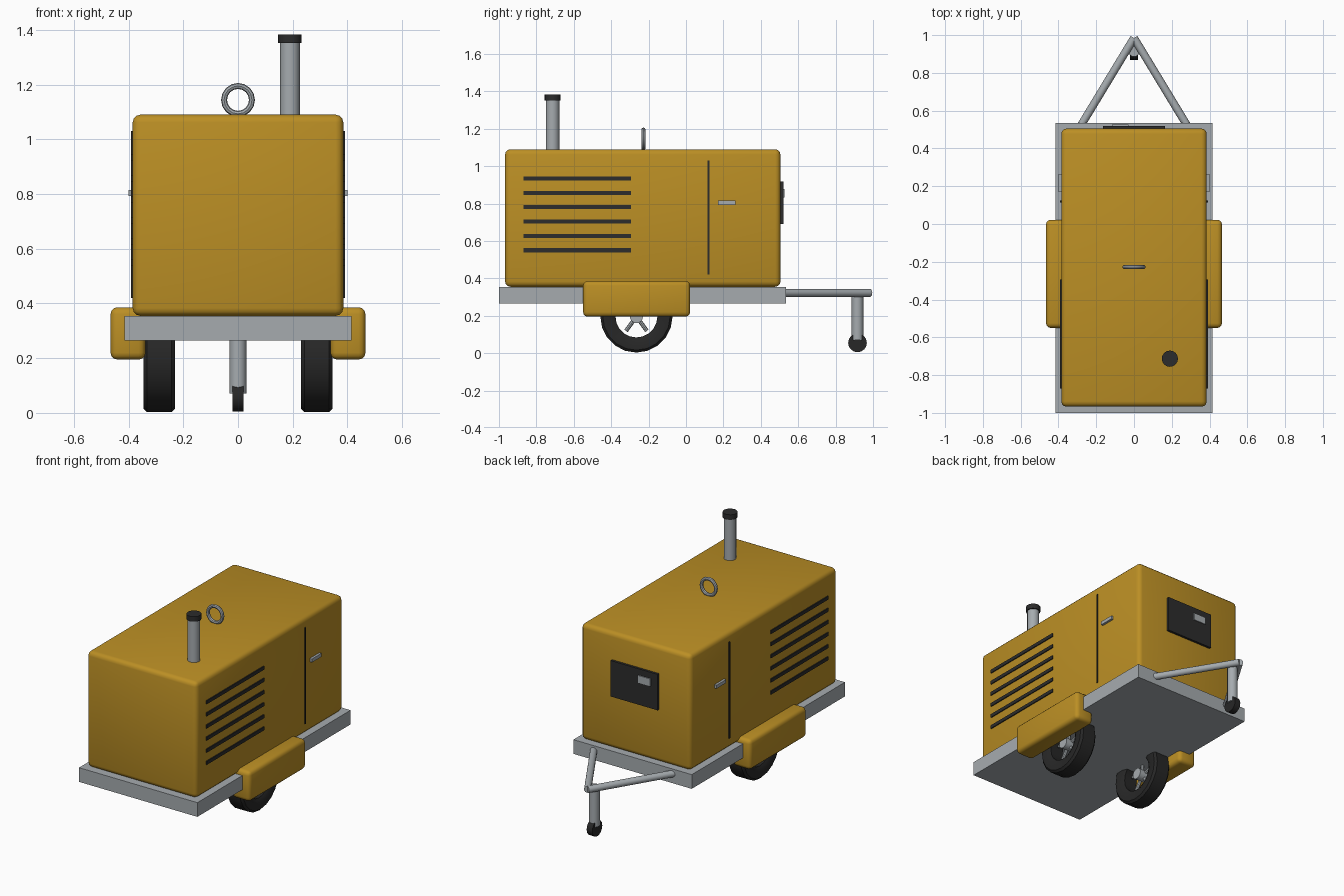
import bpy, bmesh, math
from mathutils import Vector, Matrix

if "Cube" in bpy.data.objects:
    bpy.data.objects.remove(bpy.data.objects["Cube"])


def material(name, r, g, b):
    m = bpy.data.materials.new(name)
    m.use_nodes = True
    m.diffuse_color = (r, g, b, 1)
    m.node_tree.nodes["Principled BSDF"].inputs["Base Color"].default_value = (r, g, b, 1)
    return m


YELLOW = material("yellow paint", 0.50, 0.275, 0.018)
STEEL = material("grey steel", 0.38, 0.41, 0.43)
RUBBER = material("black rubber", 0.02, 0.02, 0.02)
TRIM = material("dark trim", 0.025, 0.025, 0.025)


def finish(name, bm, mat, smooth=True):
    bmesh.ops.recalc_face_normals(bm, faces=bm.faces)
    mesh = bpy.data.meshes.new(name)
    bm.to_mesh(mesh)
    bm.free()
    mesh.materials.append(mat)
    obj = bpy.data.objects.new(name, mesh)
    bpy.context.collection.objects.link(obj)
    if smooth:
        bpy.ops.object.select_all(action="DESELECT")
        obj.select_set(True)
        bpy.context.view_layer.objects.active = obj
        bpy.ops.object.shade_smooth_by_angle(angle=math.radians(40))
    return obj


def box(name, x, y, z, mat, bevel=0):
    """Box from (min, max) pairs, with optional rounded edges."""
    bm = bmesh.new()
    bmesh.ops.create_cube(bm, size=1)
    for v in bm.verts:
        v.co = [(lo + hi) / 2 + c * (hi - lo) for c, (lo, hi) in zip(v.co, (x, y, z))]
    if bevel:
        bmesh.ops.bevel(bm, geom=bm.edges[:], offset=bevel, segments=3,
                        profile=0.5, affect="EDGES")
    return finish(name, bm, mat, bool(bevel))


def rod(name, start, end, radius, mat, sides=16):
    a, b = Vector(start), Vector(end)
    bm = bmesh.new()
    bmesh.ops.create_cone(bm, cap_ends=True, segments=sides, radius1=radius,
                          radius2=radius, depth=(b - a).length)
    turn = (b - a).to_track_quat("Z", "Y").to_matrix().to_4x4()
    bm.transform(Matrix.Translation((a + b) / 2) @ turn)
    return finish(name, bm, mat)


def ring(name, centre, axis, profile, mat, sides):
    """Closed (radius, offset) profile turned around an axis."""
    bm = bmesh.new()
    loops = []
    for i in range(sides):
        a = 2 * math.pi * i / sides
        loops.append([bm.verts.new((r * math.cos(a), r * math.sin(a), h)) for r, h in profile])
    n = len(profile)
    for i in range(sides):
        p, q = loops[i], loops[(i + 1) % sides]
        for j in range(n):
            k = (j + 1) % n
            bm.faces.new((p[j], q[j], q[k], p[k]))
    turn = Vector(axis).to_track_quat("Z", "Y").to_matrix().to_4x4()
    bm.transform(Matrix.Translation(centre) @ turn)
    return finish(name, bm, mat)


# Chassis and housing
box("chassis", (-0.415, 0.415), (-1, 0.535), (0.265, 0.355), STEEL)
box("housing", (-0.385, 0.385), (-0.967, 0.505), (0.355, 1.09), YELLOW, 0.028)

# Tyre cross-section: straight tread, rounded shoulders, open centre
TYRE = [(0.112, -0.045), (0.135, -0.058), (0.18, -0.058), (0.193, -0.045),
        (0.193, 0.045), (0.18, 0.058), (0.135, 0.058), (0.112, 0.045)]

for s, side in ((1, "left"), (-1, "right")):
    def span(a, b):
        return tuple(sorted((s * a, s * b)))

    # Fender, tyre, hub and spokes
    box(side + "_fender", span(0.338, 0.466), (-0.55, 0.022), (0.195, 0.386), YELLOW, 0.025)
    wx, wy, wz = s * 0.288, -0.265, 0.196
    ring(side + "_tyre", (wx, wy, wz), (1, 0, 0), TYRE, RUBBER, 20)
    rod(side + "_hub", (wx - 0.045, wy, wz), (wx + 0.045, wy, wz), 0.035, STEEL)
    for i in range(5):
        a = math.radians(90 + 72 * i)
        tip = (wx, wy + 0.095 * math.cos(a), wz + 0.095 * math.sin(a))
        rod(f"{side}_spoke_{i + 1}", (wx, wy, wz), tip, 0.011, STEEL, 8)

    # Vent slats, door seam and handle
    for i in range(6):
        z = 0.55 + 0.0768 * i
        box(f"{side}_vent_{i + 1}", span(0.38, 0.391), (-0.87, -0.295),
            (z - 0.011, z + 0.011), TRIM)
    box(side + "_door_seam", span(0.38, 0.391), (0.115, 0.125), (0.42, 1.03), TRIM)
    box(side + "_door_handle", span(0.38, 0.4), (0.17, 0.265), (0.793, 0.815), STEEL)

    # Drawbar arm
    rod(side + "_drawbar", (s * 0.285, 0.515, 0.322), (0, 0.985, 0.322), 0.021, STEEL)

# Jockey wheel
rod("jockey_post", (0, 0.917, 0.07), (0, 0.917, 0.32), 0.031, STEEL)
rod("jockey_wheel", (-0.02, 0.917, 0.055), (0.02, 0.917, 0.055), 0.05, RUBBER)

# Exhaust and cap
rod("exhaust_pipe", (0.19, -0.713, 1.07), (0.19, -0.713, 1.36), 0.036, STEEL)
rod("exhaust_cap", (0.19, -0.713, 1.352), (0.19, -0.713, 1.384), 0.043, TRIM)

# Lifting eye
steps = [2 * math.pi * i / 8 for i in range(8)]
eye = [(0.051 + 0.011 * math.cos(a), 0.011 * math.sin(a)) for a in steps]
ring("lifting_eye", (0, -0.228, 1.144), (0, 1, 0), eye, STEEL, 16)

# Control panel and display
box("control_panel", (-0.165, 0.165), (0.5, 0.52), (0.69, 0.918), TRIM)
box("display", (-0.117, -0.03), (0.515, 0.526), (0.832, 0.878), STEEL)
